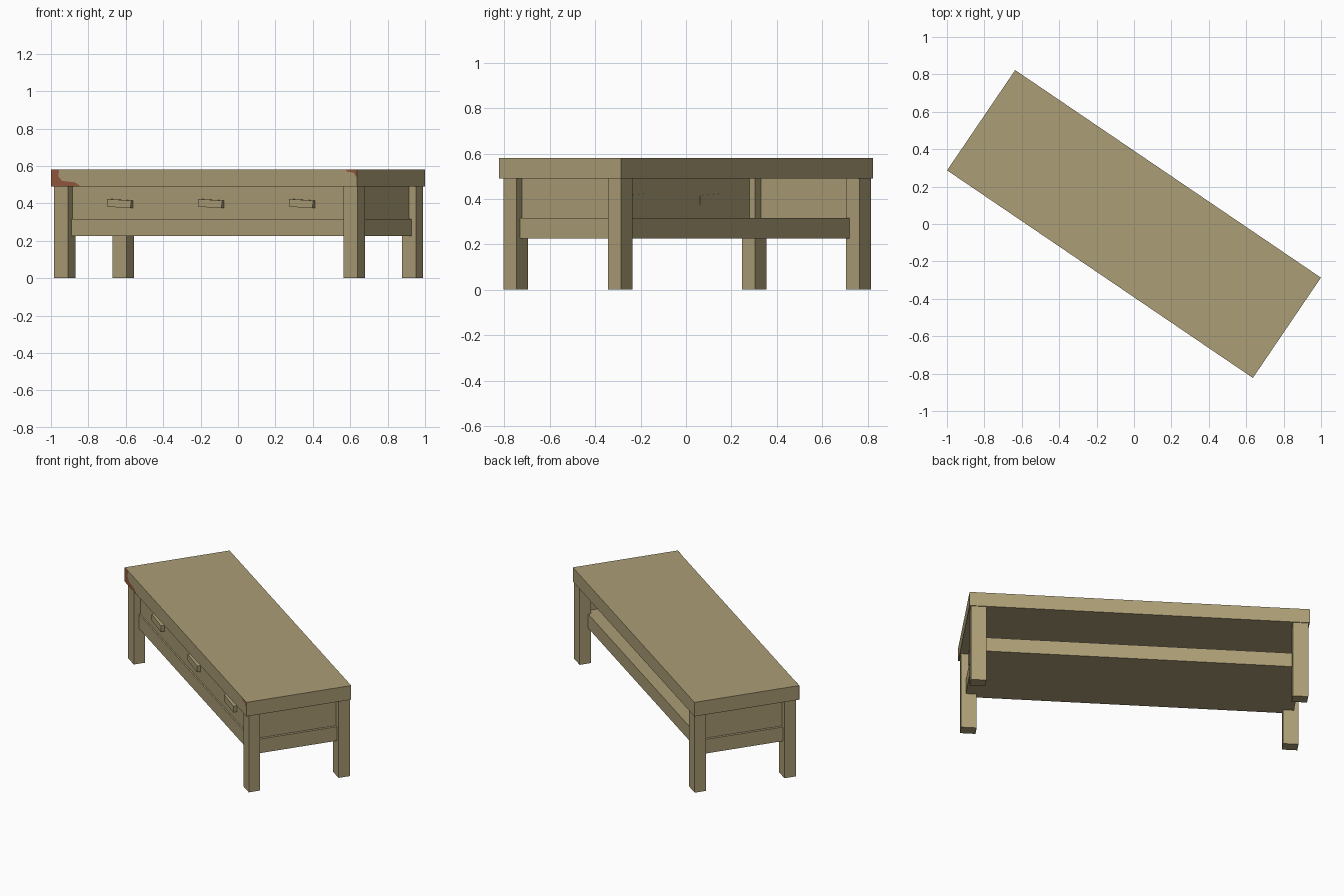
import bpy, bmesh, math
from mathutils import Matrix, Vector

if "Cube" in bpy.data.objects:
    bpy.data.objects.remove(bpy.data.objects["Cube"])

ROT = Matrix.Rotation(math.radians(-34.17), 4, 'Z')


def material(name, rgb):
    m = bpy.data.materials.new(name)
    m.diffuse_color = (*rgb, 1)
    m.use_nodes = True
    m.node_tree.nodes["Principled BSDF"].inputs["Base Color"].default_value = m.diffuse_color
    return m


WOOD = material("tan_wood", (0.41, 0.34, 0.18))
WORN = material("worn_red", (0.30, 0.10, 0.05))


def finish(name, bm, mat):
    # turn the whole bench about the vertical axis
    bm.transform(ROT)
    me = bpy.data.meshes.new(name)
    bm.to_mesh(me)
    bm.free()
    me.materials.append(mat)
    ob = bpy.data.objects.new(name, me)
    bpy.context.collection.objects.link(ob)
    return ob


def box(name, x, y, z, tilt=0.0):
    lo, hi = Vector((x[0], y[0], z[0])), Vector((x[1], y[1], z[1]))
    bm = bmesh.new()
    bmesh.ops.create_cube(bm, size=1, matrix=Matrix.Translation((lo + hi) / 2)
                          @ Matrix.Rotation(tilt, 4, 'Y')
                          @ Matrix.Diagonal((*(hi - lo), 1)))
    return finish(name, bm, WOOD)


def polygon(name, points, mat):
    bm = bmesh.new()
    bm.faces.new([bm.verts.new(p) for p in points])
    return finish(name, bm, mat)


# Table top and lower shelf
box("table_top", (-0.988, 0.988), (-0.324, 0.324), (0.49, 0.58))
box("lower_shelf", (-0.953, 0.953), (-0.274, 0.266), (0.225, 0.315))

# Four legs
for side, x in (("left", (-0.98, -0.89)), ("right", (0.89, 0.98))):
    box("front_leg_" + side, x, (-0.306, -0.236), (0, 0.49))
    box("back_leg_" + side, x, (0.249, 0.319), (0, 0.49))

# Thin cabinet walls, open at the back
bm = bmesh.new()
outline = [(-0.937, 0.26), (-0.937, -0.265), (0.937, -0.265), (0.937, 0.26)]
low = [bm.verts.new((x, y, 0.315)) for x, y in outline]
top = [bm.verts.new((x, y, 0.49)) for x, y in outline]
for i in range(3):
    bm.faces.new((low[i], low[i + 1], top[i + 1], top[i]))
finish("cabinet_walls", bm, WOOD)

# Three slightly tilted drawer handles
for i in range(3):
    u = -0.575 + i * 0.588
    box(f"drawer_handle_{i + 1}", (u - 0.077, u + 0.077), (-0.287, -0.262),
        (0.378, 0.419), math.radians(3))

# Reddish worn patches on the front edge
patches = {
    "worn_patch_left": [(-0.988, 0.49), (-0.796, 0.49), (-0.832, 0.512), (-0.917, 0.52),
                        (-0.941, 0.545), (-0.935, 0.58), (-0.988, 0.58)],
    "worn_patch_right": [(0.915, 0.58), (0.93, 0.568), (0.965, 0.565), (0.988, 0.54),
                         (0.988, 0.58)],
}
for name, pts in patches.items():
    polygon(name, [(x, -0.325, z) for x, z in pts], WORN)
